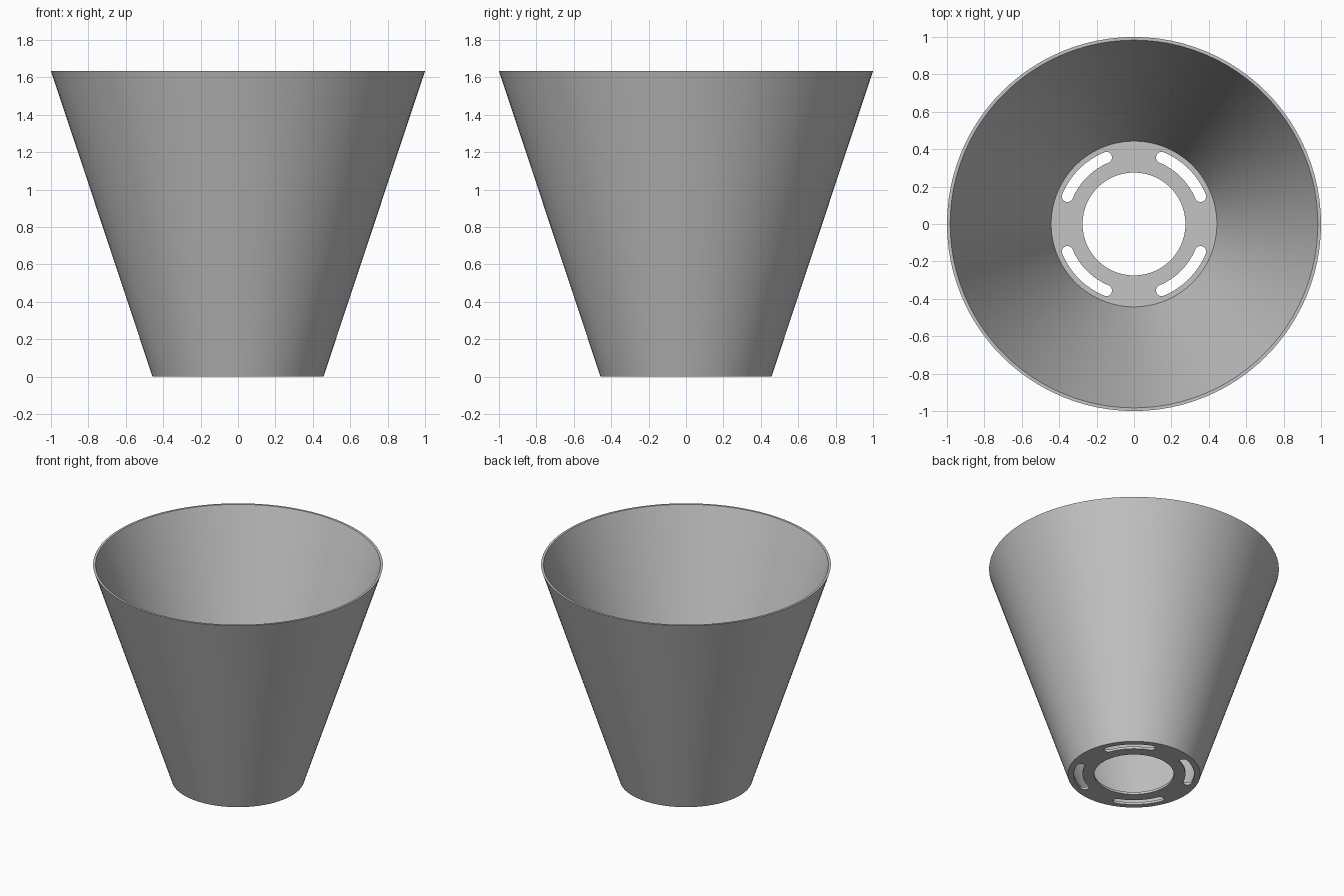
import bpy, bmesh
from math import sin, cos, pi, radians

cube = bpy.data.objects.get("Cube")
if cube:
    bpy.data.objects.remove(cube, do_unlink=True)

SEGMENTS = 96
HEIGHT = 1.635
FLOOR = 0.018

grey = bpy.data.materials.new("light grey")
grey.use_nodes = True
colour = (0.55, 0.55, 0.55, 1)
grey.diffuse_color = colour
grey.node_tree.nodes["Principled BSDF"].inputs["Base Color"].default_value = colour


def make_object(name, bm):
    bmesh.ops.recalc_face_normals(bm, faces=bm.faces)
    mesh = bpy.data.meshes.new(name)
    bm.to_mesh(mesh)
    bm.free()
    mesh.materials.append(grey)
    obj = bpy.data.objects.new(name, mesh)
    bpy.context.collection.objects.link(obj)
    return obj


def lathe(name, profile):
    """Revolve a closed (radius, z) profile around the z axis."""
    bm = bmesh.new()
    rings = [[bm.verts.new((r * cos(2 * pi * i / SEGMENTS), r * sin(2 * pi * i / SEGMENTS), z))
              for i in range(SEGMENTS)] for r, z in profile]
    for a, b in zip(rings, rings[1:] + rings[:1]):
        for i in range(SEGMENTS):
            j = (i + 1) % SEGMENTS
            bm.faces.new((a[i], a[j], b[j], b[i]))
    return make_object(name, bm)


def slot_cutter(name, middle, radius=0.385, half_width=0.03, half_angle=radians(22.5)):
    """Curved slot with round ends, centred on the angle given."""
    def arc(cx, cy, r, start, end, steps):
        return [(cx + r * cos(start + (end - start) * k / steps),
                 cy + r * sin(start + (end - start) * k / steps)) for k in range(steps + 1)]

    lo, hi = middle - half_angle, middle + half_angle
    points = arc(0, 0, radius + half_width, lo, hi, 16)
    points += arc(radius * cos(hi), radius * sin(hi), half_width, hi, hi + pi, 10)[1:-1]
    points += arc(0, 0, radius - half_width, hi, lo, 16)
    points += arc(radius * cos(lo), radius * sin(lo), half_width, lo + pi, lo + 2 * pi, 10)[1:-1]
    bm = bmesh.new()
    base = bm.faces.new([bm.verts.new((x, y, -0.05)) for x, y in points])
    top = bmesh.ops.extrude_face_region(bm, geom=[base])["geom"]
    bmesh.ops.translate(bm, vec=(0, 0, 0.1),
                        verts=[v for v in top if isinstance(v, bmesh.types.BMVert)])
    return make_object(name, bm)


# Flared thin-walled shade with a floor and a round central hole
shade = lathe("flared_shade", [
    (0.275, 0), (0.457, 0), (1.0, HEIGHT),
    (0.983, HEIGHT), (0.443, FLOOR), (0.275, FLOOR)])

bpy.ops.object.select_all(action="DESELECT")
bpy.context.view_layer.objects.active = shade
shade.select_set(True)

# Four curved vent slots in the floor
for n in range(4):
    cutter = slot_cutter("slot_cutter", radians(45 + 90 * n))
    cutter.hide_render = True
    cut = shade.modifiers.new("vent_slot", "BOOLEAN")
    cut.operation = "DIFFERENCE"
    cut.solver = "EXACT"
    cut.object = cutter
    bpy.ops.object.modifier_apply(modifier=cut.name)
    bpy.data.objects.remove(cutter, do_unlink=True)

bpy.ops.object.shade_smooth_by_angle(angle=radians(30))
